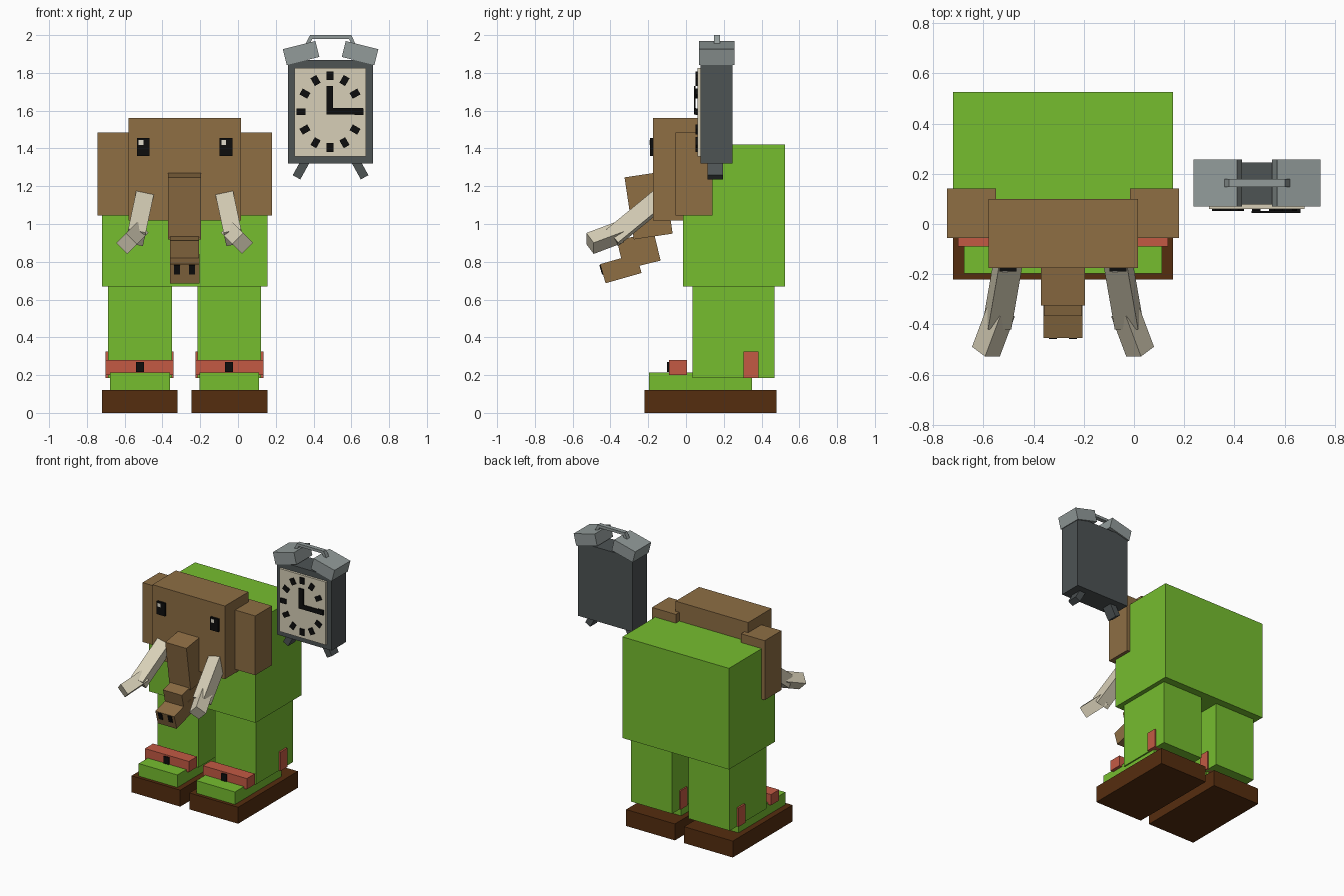
import bpy
import math
from mathutils import Euler, Vector

cube = bpy.data.objects.get("Cube")
if cube:
    bpy.data.objects.remove(cube, do_unlink=True)


def material(name, rgb):
    colour = [((v / 255 + 0.055) / 1.055) ** 2.4 for v in rgb] + [1]
    mat = bpy.data.materials.new(name)
    mat.use_nodes = True
    mat.diffuse_color = colour
    mat.node_tree.nodes["Principled BSDF"].inputs["Base Color"].default_value = colour
    return mat


GREEN = material("green", (118, 189, 47))
BROWN = material("brown", (142, 110, 68))
SOLE = material("dark brown", (85, 45, 15))
RED = material("red", (195, 90, 68))
IRON = material("dark grey", (77, 83, 84))
STEEL = material("light grey", (146, 155, 154))
IVORY = material("ivory", (215, 207, 183))
BLACK = material("black", (13, 13, 13))
WHITE = material("white", (225, 220, 205))


def box(name, mat, centre, size, rot=(0, 0, 0)):
    """Box given by centre, size and rotation in degrees."""
    bpy.ops.mesh.primitive_cube_add(size=1, location=centre)
    ob = bpy.context.object
    ob.name = ob.data.name = name
    ob.scale = size
    ob.rotation_euler = [math.radians(a) for a in rot]
    ob.data.materials.append(mat)
    return ob


def span(name, mat, x, y, z):
    """Box given by its lower and upper limits on each axis."""
    lims = (x, y, z)
    return box(name, mat, [(a + b) / 2 for a, b in lims], [b - a for a, b in lims])


def rod(name, mat, end, length, width, rot):
    """Square rod pointing forward, placed by the centre of its far end."""
    back = Euler([math.radians(a) for a in rot]).to_matrix() @ Vector((0, length / 2, 0))
    return box(name, mat, Vector(end) + back, (width, length, width), rot)


MID = -0.2825  # middle of the body
CLOCK = 0.49   # middle of the clock
SIDES = (("right", -1), ("left", 1))

# Torso and head
span("torso", GREEN, (-0.72, 0.155), (-0.015, 0.525), (0.67, 1.42))
span("head", BROWN, (-0.58, 0.015), (-0.175, 0.1), (1.018, 1.56))

for side, s in SIDES:
    # Legs, feet and shoes
    leg = MID + s * 0.236
    box(side + "_leg", GREEN, (leg, 0.252, 0.43), (0.337, 0.433, 0.49))
    box(side + "_foot", GREEN, (leg, 0.077, 0.165), (0.317, 0.547, 0.1))
    box(side + "_sole", SOLE, (MID + s * 0.2375, 0.13, 0.061), (0.4, 0.7, 0.122))

    # Shoe straps with a buckle
    box(side + "_strap", RED, (leg + s * 0.002, -0.043, 0.24), (0.36, 0.095, 0.08))
    box(side + "_heel_tab", RED, (leg + s * 0.002, 0.345, 0.255), (0.36, 0.08, 0.14))
    box(side + "_buckle", BLACK, (leg, -0.095, 0.243), (0.042, 0.012, 0.052))

    # Ears
    box(side + "_ear", BROWN, (MID + s * 0.365, 0.043, 1.265), (0.195, 0.196, 0.44))

    # Eyes with a glint on the same side of each
    eye = MID + s * 0.219
    box(side + "_eye", BLACK, (eye, -0.181, 1.407), (0.068, 0.018, 0.095))
    box(side + "_glint", WHITE, (eye - 0.012, -0.19, 1.432), (0.024, 0.006, 0.026))

    # Tusks in two bent pieces
    rod(side + "_tusk_base", IVORY, (MID + s * 0.26, -0.39, 0.928), 0.34, 0.095,
        (40, -12 * s, 0))
    rod(side + "_tusk_tip", IVORY, (MID + s * 0.307, -0.508, 0.897), 0.18, 0.083,
        (28, -45 * s, 0))

# Trunk in three pieces
box("trunk_top", BROWN, (MID, -0.198, 1.098), (0.174, 0.208, 0.332), (8.5, 0, 0))
box("trunk_middle", BROWN, (MID, -0.25, 0.859), (0.153, 0.2, 0.157), (13.7, 0, 0))
box("trunk_tip", BROWN, (MID, -0.345, 0.764), (0.155, 0.198, 0.105), (16, 0, 0))
turn = Euler((math.radians(16), 0, 0)).to_matrix()
for side, s in SIDES:
    spot = Vector((MID, -0.345, 0.764)) + turn @ Vector((s * 0.04, -0.1, 0.022))
    box(side + "_nostril", BLACK, spot, (0.032, 0.009, 0.052), (16, 0, 0))

# Clock case and dial
box("clock_case", IRON, (CLOCK, 0.161, 1.594), (0.449, 0.168, 0.548))
span("clock_dial", IVORY, (0.298, 0.678), (0.06, 0.08), (1.358, 1.825))

# Hour marks around an oval
for hour in range(12):
    a = math.radians(hour * 30)
    place = (0.487 + 0.153 * math.sin(a), 0.056, 1.595 + 0.19 * math.cos(a))
    box("hour_mark", BLACK, place, (0.035, 0.009, 0.047), (0, hour * 30, 0))

# Hands
span("upright_hand", BLACK, (0.468, 0.504), (0.043, 0.051), (1.58, 1.73))
span("level_hand", BLACK, (0.468, 0.662), (0.044, 0.052), (1.58, 1.613))

# Bells, feet and carrying handle
for side, s in SIDES:
    box(side + "_bell", STEEL, (CLOCK + s * 0.156, 0.163, 1.905),
        (0.178, 0.186, 0.087), (0, 14 * s, 0))
    box(side + "_clock_foot", IRON, (CLOCK + s * 0.156, 0.155, 1.291),
        (0.046, 0.08, 0.1), (0, -29 * s, 0))
    box(side + "_handle_end", STEEL, (CLOCK + s * 0.112, 0.163, 1.972),
        (0.02, 0.032, 0.045), (0, -25 * s, 0))
span("handle_bar", STEEL, (0.38, 0.6), (0.147, 0.179), (1.98, 2.0))
